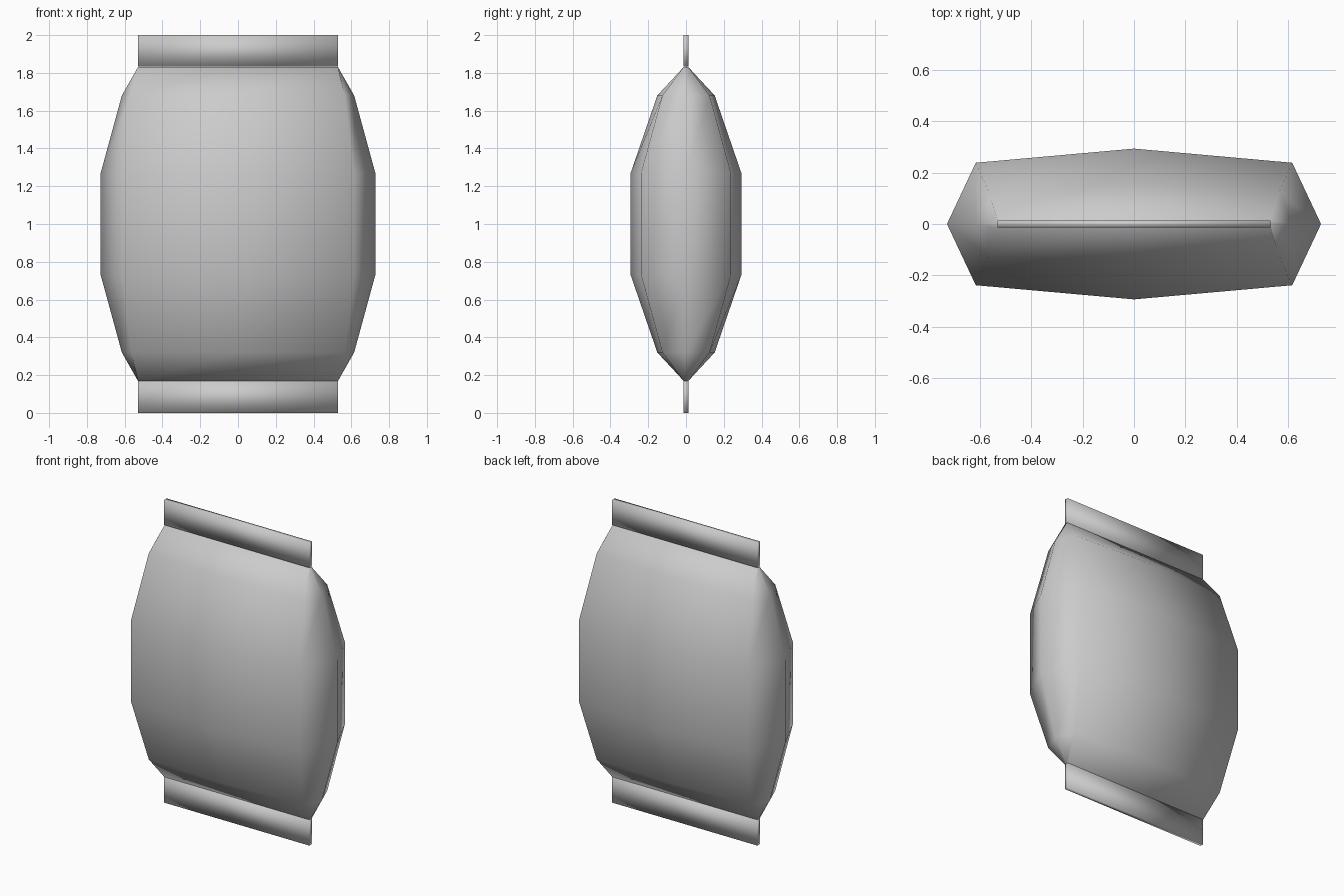
import bpy
import bmesh

cube = bpy.data.objects.get("Cube")
if cube:
    bpy.data.objects.remove(cube, do_unlink=True)

foil = bpy.data.materials.new("light_grey_foil")
foil.use_nodes = True
foil.diffuse_color = (0.6, 0.6, 0.6, 1)
foil.node_tree.nodes["Principled BSDF"].inputs["Base Color"].default_value = (0.6, 0.6, 0.6, 1)


def loft(name, rings, cap):
    """Skin a stack of closed rings that share one vertex count."""
    bm = bmesh.new()
    loops = [[bm.verts.new(p) for p in ring] for ring in rings]
    n = len(loops[0])
    for low, high in zip(loops, loops[1:]):
        for i in range(n):
            j = (i + 1) % n
            bm.faces.new((low[i], low[j], high[j], high[i]))
    if cap:
        bm.faces.new(loops[0][::-1])
        bm.faces.new(loops[-1])
    bmesh.ops.recalc_face_normals(bm, faces=bm.faces)
    mesh = bpy.data.meshes.new(name)
    bm.to_mesh(mesh)
    bm.free()
    mesh.shade_smooth()
    mesh.materials.append(foil)
    obj = bpy.data.objects.new(name, mesh)
    bpy.context.collection.objects.link(obj)
    return obj


def pouch_ring(z, side, corner_x, corner_y, depth):
    return [(side, 0, z), (corner_x, corner_y, z), (0, depth, z),
            (-corner_x, corner_y, z), (-side, 0, z), (-corner_x, -corner_y, z),
            (0, -depth, z), (corner_x, -corner_y, z)]


# Puffed pouch: half profile from the bottom seam up, mirrored about z = 1
half = [(0.17, 0.53, 0.53, 0.013, 0.013),
        (0.32, 0.615, 0.565, 0.125, 0.152),
        (0.73, 0.727, 0.615, 0.238, 0.293)]
profile = half + [(2 - z, *rest) for z, *rest in reversed(half)]
loft("pouch", [pouch_ring(*level) for level in profile], cap=True)

# Flat sealed strips at both ends
W, T = 0.53, 0.013
for name, z0, z1 in (("bottom_seal", 0, 0.17), ("top_seal", 1.835, 2)):
    loft(name, [[(W, T, z), (-W, T, z), (-W, -T, z), (W, -T, z)] for z in (z0, z1)], cap=True)
